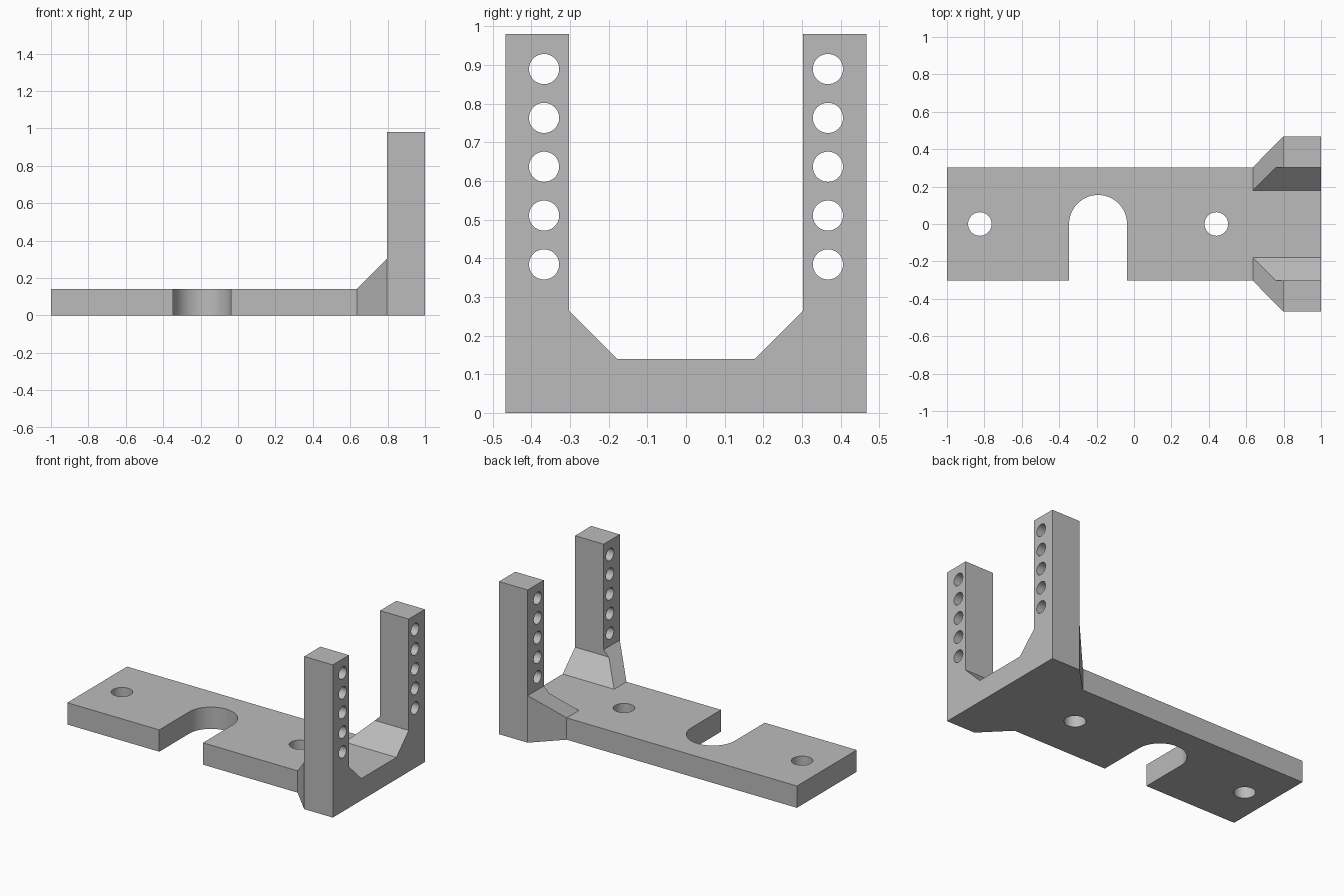
import bpy, bmesh, math
from mathutils import Vector

if "Cube" in bpy.data.objects:
    bpy.data.objects.remove(bpy.data.objects["Cube"], do_unlink=True)

grey = bpy.data.materials.new("plain grey")
grey.use_nodes = True
colour = (0.5, 0.5, 0.5, 1)
grey.diffuse_color = colour
grey.node_tree.nodes["Principled BSDF"].inputs["Base Color"].default_value = colour

# Main dimensions
THICK, HEIGHT = 0.14, 0.98
PLATE_Y, POST_Y, FLOOR_Y = 0.303, 0.467, 0.178
GUSSET_X, POST_X = 0.635, 0.797


def prism(name, outline, axis, low, high):
    """Extrude a 2D outline along an axis; the outline uses the other two axes in order."""
    bm = bmesh.new()
    points = []
    for a, b in outline:
        p = [a, b]
        p.insert(axis, low)
        points.append(bm.verts.new(p))
    face = bm.faces.new(points)
    grown = bmesh.ops.extrude_face_region(bm, geom=[face])
    shift = Vector((0, 0, 0))
    shift[axis] = high - low
    bmesh.ops.translate(bm, vec=shift, verts=[g for g in grown["geom"] if isinstance(g, bmesh.types.BMVert)])
    bmesh.ops.recalc_face_normals(bm, faces=bm.faces)
    mesh = bpy.data.meshes.new(name)
    bm.to_mesh(mesh)
    bm.free()
    mesh.materials.append(grey)
    obj = bpy.data.objects.new(name, mesh)
    bpy.context.collection.objects.link(obj)
    return obj


def circle(a, b, radius, steps=48):
    return [(a + radius * math.cos(math.tau * i / steps),
             b + radius * math.sin(math.tau * i / steps)) for i in range(steps)]


def combine(target, tool, operation):
    """Apply a boolean and remove its helper."""
    bpy.context.view_layer.objects.active = target
    mod = target.modifiers.new(operation, "BOOLEAN")
    mod.operation, mod.solver, mod.object = operation, "EXACT", tool
    bpy.ops.object.modifier_apply(modifier=mod.name)
    bpy.data.objects.remove(tool, do_unlink=True)


# Side profile: plate, sloped gusset and upright post
bracket = prism("bracket", [(-1, 0), (1, 0), (1, HEIGHT), (POST_X, HEIGHT), (POST_X, 0.302),
                            (GUSSET_X, THICK), (-1, THICK)], 1, -1, 1)

# Plan outline: widened end and rounded slot open to the front
slot_x, slot_r = -0.192, 0.155
arc = [(slot_x - slot_r * math.cos(math.pi * i / 32),
        slot_r * math.sin(math.pi * i / 32)) for i in range(33)]
plan = ([(-2, -PLATE_Y), (slot_x - slot_r, -PLATE_Y)] + arc +
        [(slot_x + slot_r, -PLATE_Y), (GUSSET_X, -PLATE_Y), (POST_X, -POST_Y), (2, -POST_Y),
         (2, POST_Y), (POST_X, POST_Y), (GUSSET_X, PLATE_Y), (-2, PLATE_Y)])
combine(bracket, prism("plan_helper", plan, 2, -1, 2), "INTERSECT")

# Gap between the posts with sloped lower corners
gap_z = THICK + PLATE_Y - FLOOR_Y
gap = [(-FLOOR_Y, THICK), (FLOOR_Y, THICK), (PLATE_Y, gap_z),
       (PLATE_Y, 2), (-PLATE_Y, 2), (-PLATE_Y, gap_z)]
combine(bracket, prism("gap_helper", gap, 0, 0.5, 2), "DIFFERENCE")

# Mounting holes through the plate
for x in (-0.824, 0.44):
    combine(bracket, prism("hole_helper", circle(x, 0, 0.063), 2, -1, 1), "DIFFERENCE")

# Row of holes through each post
for side in (-1, 1):
    for i in range(5):
        hole = circle(side * 0.367, 0.384 + 0.1263 * i, 0.039)
        combine(bracket, prism("hole_helper", hole, 0, 0.4, 2), "DIFFERENCE")

bpy.ops.object.select_all(action="DESELECT")
bracket.select_set(True)
bpy.context.view_layer.objects.active = bracket
bpy.ops.object.shade_smooth_by_angle(angle=math.radians(30))
